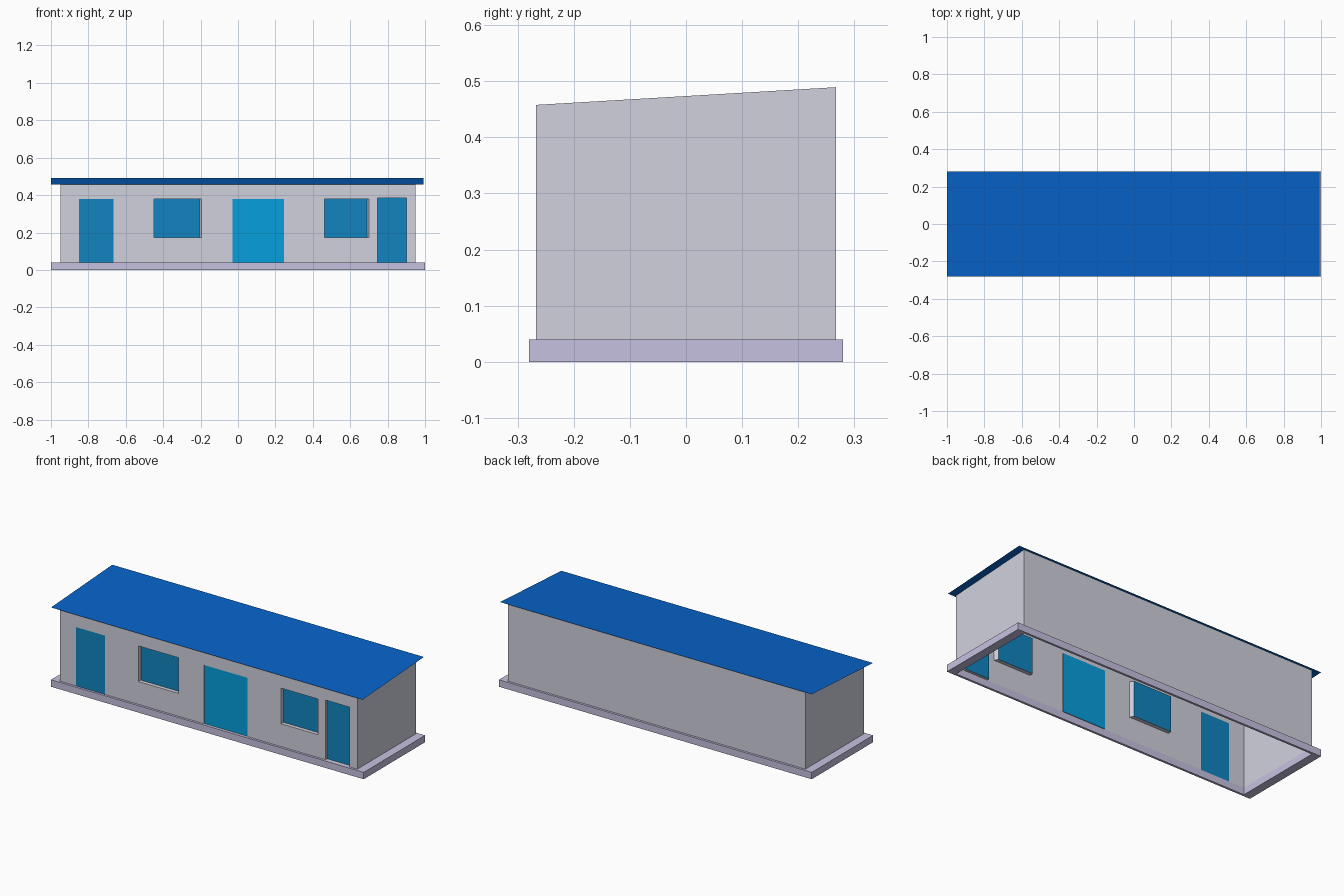
import bpy, bmesh

if "Cube" in bpy.data.objects:
    bpy.data.objects.remove(bpy.data.objects["Cube"])

BX, BY, BZ = 1.0, 0.28, 0.04      # plinth half sizes and height
WX, WY = 0.95, 0.267              # wall half sizes


def roof_z(y):
    return 0.4735 + 0.033 * y / 0.56


def material(name, rgb):
    m = bpy.data.materials.new(name)
    m.diffuse_color = [(c / 255) ** 2.2 for c in rgb] + [1]
    m.use_nodes = True
    m.node_tree.nodes["Principled BSDF"].inputs["Base Color"].default_value = m.diffuse_color
    return m


WALL = material("wall_paint", (207, 208, 220))
BASE = material("plinth_paint", (197, 192, 224))
ROOF = material("roof_blue", (16, 99, 200))
PANE = material("pane_blue", (24, 131, 191))
DOOR = material("door_blue", (14, 157, 220))


def quads(name, faces, mat):
    """Object from a list of four-cornered faces, welded together."""
    bm = bmesh.new()
    for f in faces:
        bm.faces.new([bm.verts.new(p) for p in f])
    bmesh.ops.remove_doubles(bm, verts=bm.verts, dist=1e-5)
    me = bpy.data.meshes.new(name)
    bm.to_mesh(me)
    bm.free()
    me.materials.append(mat)
    ob = bpy.data.objects.new(name, me)
    bpy.context.collection.objects.link(ob)
    return ob


def ring(x, y, z):
    return [(-x, -y, z), (x, -y, z), (x, y, z), (-x, y, z)]


def bridge(a, b):
    n = len(a)
    return [(a[i], a[(i + 1) % n], b[(i + 1) % n], b[i]) for i in range(n)]


# Plinth: rectangular kerb, open in the middle
loops = [ring(BX, BY, 0), ring(BX, BY, BZ), ring(WX, WY, BZ), ring(WX, WY, 0)]
quads("plinth", [f for i in range(4)
                 for f in bridge(loops[i], loops[(i + 1) % 4])], BASE)

# Openings: name, x0, x1, z0, z1, recess depth, right side taper, colour
openings = [
    ("left_door", -0.85, -0.665, BZ, 0.38, 0.0, 0.0, PANE),
    ("left_window", -0.45, -0.195, 0.172, 0.378, 0.022, 0.01, PANE),
    ("middle_door", -0.03, 0.247, BZ, 0.38, 0.004, 0.0, DOOR),
    ("right_window", 0.463, 0.70, 0.172, 0.378, 0.022, 0.01, PANE),
    ("right_door", 0.745, 0.90, BZ, 0.385, 0.015, 0.0, PANE),
]

# Walls: front is a grid of cells with the openings left out
xs = sorted({-WX, WX} | {v for o in openings for v in o[1:3]})
zs = sorted({roof_z(-WY)} | {v for o in openings for v in o[3:5]})
walls = []
for x0, x1 in zip(xs, xs[1:]):
    for z0, z1 in zip(zs, zs[1:]):
        cx, cz = (x0 + x1) / 2, (z0 + z1) / 2
        if not any(o[1] < cx < o[2] and o[3] < cz < o[4] for o in openings):
            walls.append([(x0, -WY, z0), (x1, -WY, z0),
                          (x1, -WY, z1), (x0, -WY, z1)])
low = ring(WX, WY, BZ)
high = [(x, y, roof_z(y)) for x, y, _ in low]
walls += bridge(low, high)[1:]
quads("walls", walls, WALL)

# Doors and windows: pane plus the reveal joining it to the wall
for name, x0, x1, z0, z1, depth, taper, mat in openings:
    outer = [(x0, -WY, z0), (x1, -WY, z0), (x1, -WY, z1), (x0, -WY, z1)]
    xr, y = x1 - taper, -WY + depth
    inner = [(x0, y, z0), (xr, y, z0), (xr, y, z1), (x0, y, z1)]
    quads(name, [inner], mat)
    if depth:
        quads(name + "_reveal", bridge(outer, inner), WALL)

# Roof: one thin sloping sheet
quads("roof", [[(x, y, roof_z(y) + 0.001) for x, y in
                ((-BX, -BY), (0.993, -BY), (0.993, BY), (-BX, BY))]], ROOF)
